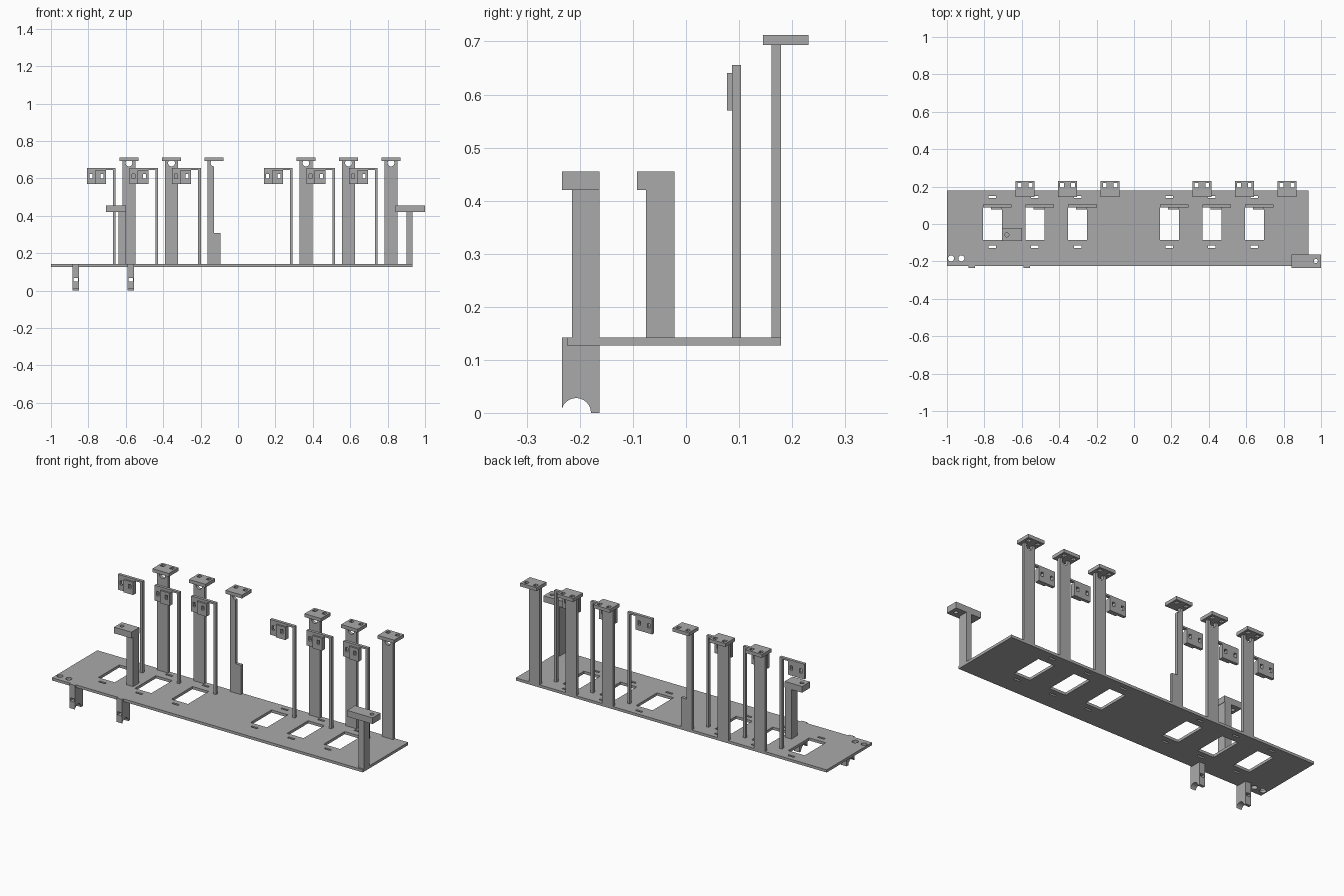
import bpy, bmesh
from mathutils import Matrix, Vector

old = bpy.data.objects.get("Cube")
if old:
    bpy.data.objects.remove(old, do_unlink=True)

grey = bpy.data.materials.new("metal_grey")
grey.use_nodes = True
COLOUR = (0.4, 0.4, 0.4, 1)
grey.diffuse_color = COLOUR
grey.node_tree.nodes["Principled BSDF"].inputs["Base Color"].default_value = COLOUR


def add_box(bm, x, y, z):
    """Box from (low, high) ranges."""
    centre = Vector([(a + b) / 2 for a, b in (x, y, z)])
    size = [b - a for a, b in (x, y, z)]
    bmesh.ops.create_cube(bm, size=1, matrix=Matrix.Translation(centre) @ Matrix.Diagonal((*size, 1)))


def add_rod(bm, centre, radius, length, axis="Z"):
    """Round cutter along an axis."""
    turn = {"X": Matrix.Rotation(1.5708, 4, "Y"), "Y": Matrix.Rotation(1.5708, 4, "X"), "Z": Matrix()}[axis]
    bmesh.ops.create_cone(bm, cap_ends=True, segments=24, radius1=radius, radius2=radius,
                          depth=length, matrix=Matrix.Translation(centre) @ turn)


def to_object(name, bm):
    mesh = bpy.data.meshes.new(name)
    bm.to_mesh(mesh)
    bm.free()
    mesh.materials.append(grey)
    obj = bpy.data.objects.new(name, mesh)
    bpy.context.collection.objects.link(obj)
    return obj


def part(name, boxes, cut_boxes=(), cut_rods=()):
    """Solid boxes with rectangular and round openings cut out."""
    bm = bmesh.new()
    for b in boxes:
        add_box(bm, *b)
    obj = to_object(name, bm)
    if not cut_boxes and not cut_rods:
        return obj
    cut = bmesh.new()
    for b in cut_boxes:
        add_box(cut, *b)
    for r in cut_rods:
        add_rod(cut, *r)
    cutter = to_object(name + "_cutter", cut)
    cutter.hide_render = True
    mod = obj.modifiers.new("openings", "BOOLEAN")
    mod.operation, mod.solver, mod.object = "DIFFERENCE", "EXACT", cutter
    bpy.context.view_layer.objects.active = obj
    bpy.ops.object.modifier_apply(modifier=mod.name)
    bpy.data.objects.remove(cutter, do_unlink=True)
    return obj


def around(c, half):
    return (c - half, c + half)


FLOOR, DECK = 0.127, 0.142
STATIONS = [start + i * 0.2275 for start in (-0.757, 0.189) for i in range(3)]

# Base plate with windows, slots and corner holes
openings = []
for x in STATIONS:
    openings.append((around(x, 0.051), (-0.086, 0.1), (0.1, 0.2)))
    for y in (-0.122, 0.145):
        openings.append((around(x, 0.02), around(y, 0.006), (0.1, 0.2)))
part("base_plate", [((-1, 0.933), (-0.224, 0.179), (FLOOR, DECK))], openings,
     [((x, -0.184, DECK), 0.016, 0.1) for x in (-0.978, -0.923)])

for i, x in enumerate(STATIONS):
    n = i + 1
    # Slim hook with a stepped mounting tab
    part(f"hook_post_{n}", [((x + 0.088, x + 0.103), (0.087, 0.104), (DECK, 0.646))])
    part(f"hook_arm_{n}", [((x + 0.051, x + 0.103), (0.087, 0.104), (0.646, 0.656))])
    holes = [(around(x + s, 0.008), (0, 0.2), around(0.612, 0.012)) for s in (-0.03, 0.029)]
    part(f"hook_tab_{n}", [((x - 0.051, x + 0.051), (0.087, 0.104), (0.57, 0.656))], holes)
    part(f"hook_pad_{n}", [((x - 0.008, x + 0.051), (0.077, 0.087), (0.57, 0.641))], holes[1:])

    # Tall rear post with a notch under its cap; the third is cut narrow
    c = x + 0.174
    notch = [((c, 0.17, 0.682), 0.018, 0.1, "Y")]
    trim = [((c, c + 0.1), (0.1, 0.2), (0.307, 0.8))] if i == 2 else []
    post = [(around(c, 0.034), (0.161, 0.179), (DECK, 0.693))]
    if trim:
        part(f"rear_post_{n}_foot", [(around(c, 0.034), (0.161, 0.179), (DECK, 0.307))])
        post = [((c - 0.034, c), (0.161, 0.179), (0.307, 0.693))]
    part(f"rear_post_{n}", post, (), notch)
    part(f"rear_cap_{n}", [(around(c, 0.051), (0.145, 0.231), (0.693, 0.712))],
         [(around(c + s, 0.01), around(0.207, 0.011), (0.6, 0.8)) for s in (-0.029, 0.029)])

# Two short brackets with drilled caps
part("side_bracket_post", [((-0.64, -0.6), (-0.075, -0.022), (DECK, 0.42))])
part("side_bracket_cap", [((-0.706, -0.598), (-0.092, -0.022), (0.42, 0.455))], (),
     [((-0.68, -0.058, 0.44), 0.011, 0.2)])
part("end_bracket_post", [((0.9, 0.933), (-0.215, -0.163), (DECK, 0.42))])
part("end_bracket_cap", [((0.842, 1.0), (-0.234, -0.163), (0.42, 0.455))], (),
     [((0.972, -0.198, 0.44), 0.011, 0.2)])

# Legs with a rounded foot notch and a slot
for n, x in enumerate((-0.867, -0.573), 1):
    part(f"leg_{n}", [(around(x, 0.017), (-0.234, -0.163), (0, DECK))],
         [(around(x, 0.012), (-0.3, -0.1), around(0.057, 0.009))],
         [((x, -0.207, 0), 0.028, 0.1, "X")])
